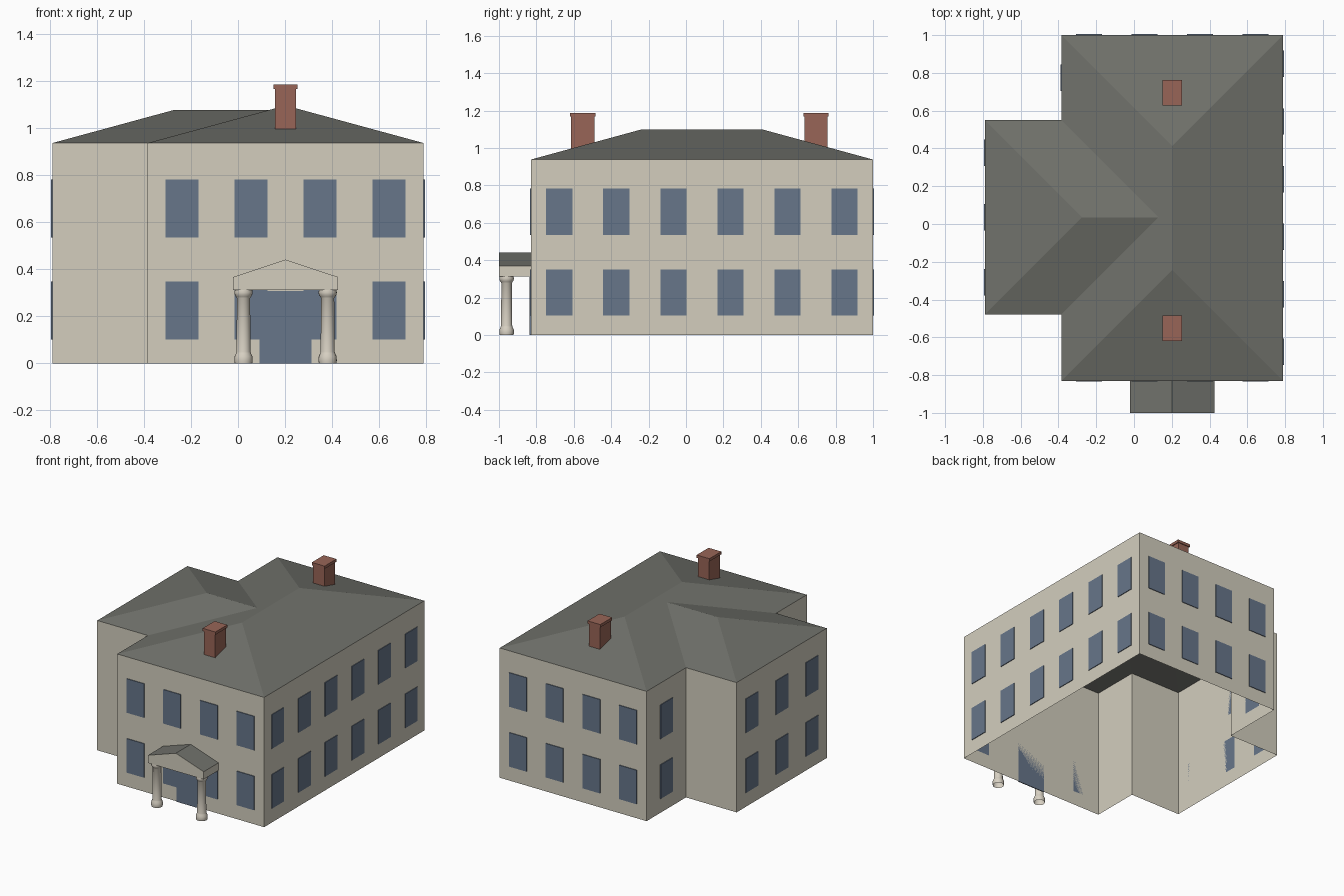
import bpy, math
from mathutils import Vector

cube = bpy.data.objects.get("Cube")
if cube:
    bpy.data.objects.remove(cube, do_unlink=True)


def material(name, rgb):
    lin = [((c / 255 + 0.055) / 1.055) ** 2.4 for c in rgb] + [1]
    m = bpy.data.materials.new(name)
    m.use_nodes = True
    m.diffuse_color = lin
    m.node_tree.nodes["Principled BSDF"].inputs["Base Color"].default_value = lin
    return m


WALL = material("cream wall", (211, 206, 190))
ROOF = material("slate roof", (112, 113, 107))
GLASS = material("blue glass", (103, 118, 138))
BRICK = material("red brick", (152, 101, 87))
TRIM = material("pale stone", (216, 209, 195))


def mesh_object(name, verts, faces, *mats):
    me = bpy.data.meshes.new(name)
    me.from_pydata(verts, [], faces)
    for m in mats:
        me.materials.append(m)
    ob = bpy.data.objects.new(name, me)
    bpy.context.collection.objects.link(ob)
    return ob


def box(name, lo, hi, mat):
    bpy.ops.mesh.primitive_cube_add(size=1)
    ob = bpy.context.object
    ob.name = name
    lo, hi = Vector(lo), Vector(hi)
    for v in ob.data.vertices:
        v.co = Vector((v.co[i] + 0.5) * (hi[i] - lo[i]) + lo[i] for i in range(3))
    ob.data.materials.append(mat)
    return ob


# Main dimensions
EAST, WEST, WING = 0.79, -0.385, -0.79
FRONT, BACK = -0.83, 1.0
WING_FRONT, WING_BACK = -0.48, 0.55
EAVE, SLOPE = 0.938, 0.272

# Walls: one open shell, counter-clockwise from the front west corner
plan = [(WEST, FRONT), (EAST, FRONT), (EAST, BACK), (WEST, BACK),
        (WEST, WING_BACK), (WING, WING_BACK), (WING, WING_FRONT), (WEST, WING_FRONT)]
n = len(plan)
mesh_object("walls", [(x, y, z) for z in (0, EAVE) for x, y in plan],
            [(i, (i + 1) % n, (i + 1) % n + n, i + n) for i in range(n)], WALL)

# Hipped roof with a lower hipped wing
half = (EAST - WEST) / 2
wing_half = (WING_BACK - WING_FRONT) / 2
ridge_x, wing_y = (EAST + WEST) / 2, (WING_BACK + WING_FRONT) / 2
top, wing_top = EAVE + half * SLOPE, EAVE + wing_half * SLOPE
roof_verts = [(x, y, EAVE) for x, y in plan] + [
    (ridge_x, FRONT + half, top), (ridge_x, BACK - half, top),
    (WING + wing_half, wing_y, wing_top), (WEST + wing_half, wing_y, wing_top)]
mesh_object("roof", roof_verts, [
    (0, 1, 8), (1, 2, 9, 8), (2, 3, 9),
    (3, 4, 11, 9), (9, 11, 8), (8, 11, 7, 0),
    (4, 5, 10, 11), (5, 6, 10), (6, 7, 11, 10)], ROOF)


# Windows: evenly spaced plates along each glazed wall
def plate(name, centre, along, out, width, z0, z1, depth=0.005):
    a, o = along * width / 2, out * depth
    c = [centre - a, centre + a, centre + a + o, centre - a + o]
    verts = [(p.x, p.y, z) for z in (z0, z1) for p in c]
    mesh_object(name, verts, [(3, 2, 1, 0), (4, 5, 6, 7)] +
                [(i, (i + 1) % 4, (i + 1) % 4 + 4, i + 4) for i in range(4)], GLASS)


for wall, count in ((0, 4), (1, 6), (2, 4), (3, 1), (5, 3)):
    p, q = Vector(plan[wall]), Vector(plan[(wall + 1) % n])
    along = (q - p).normalized()
    out = Vector((along.y, -along.x))
    for i in range(count):
        for z in (0.103, 0.536):
            plate("window", p.lerp(q, (i + 0.5) / count), along, out, 0.14, z, z + 0.246)

# Door
plate("front_door", Vector((ridge_x, FRONT)), Vector((1, 0)), Vector((0, -1)),
      0.222, 0, 0.309, 0.006)

# Chimneys
for name, y in (("front_chimney", -0.552), ("back_chimney", 0.695)):
    box(name, (ridge_x - 0.045, y - 0.062, 0.985), (ridge_x + 0.045, y + 0.062, 1.167), BRICK)
    box(name + "_cap", (ridge_x - 0.051, y - 0.068, 1.167),
        (ridge_x + 0.051, y + 0.068, 1.187), BRICK)

# Porch gable: cream beam and pediment, slate slopes
gable = [(-0.223, 0.313), (0.223, 0.313), (0.223, 0.368), (0, 0.442), (-0.223, 0.368)]
porch = mesh_object(
    "porch_gable", [(ridge_x + x, y, z) for y in (-1, FRONT) for x, z in gable],
    [(0, 1, 2, 3, 4), (9, 8, 7, 6, 5)] +
    [((i + 1) % 5, i, i + 5, (i + 1) % 5 + 5) for i in range(5)], WALL, ROOF)
for f in porch.data.polygons:
    f.material_index = 1 if f.normal.z > 0.5 else 0

# Porch columns: a turned profile of radius and height
profile = [(0.037, 0), (0.039, 0.012), (0.038, 0.03), (0.032, 0.043), (0.030, 0.05),
           (0.028, 0.278), (0.032, 0.284), (0.037, 0.292), (0.039, 0.302), (0.037, 0.313)]
SIDES = 20
for name, side in (("left_column", 1), ("right_column", -1)):
    verts = [(ridge_x + side * 0.179 + r * math.cos(math.tau * k / SIDES),
              -0.959 + r * math.sin(math.tau * k / SIDES), z)
             for r, z in profile for k in range(SIDES)]
    faces = [(j * SIDES + k, j * SIDES + (k + 1) % SIDES,
              (j + 1) * SIDES + (k + 1) % SIDES, (j + 1) * SIDES + k)
             for j in range(len(profile) - 1) for k in range(SIDES)]
    column = mesh_object(name, verts, faces, TRIM)
    for f in column.data.polygons:
        f.use_smooth = True
